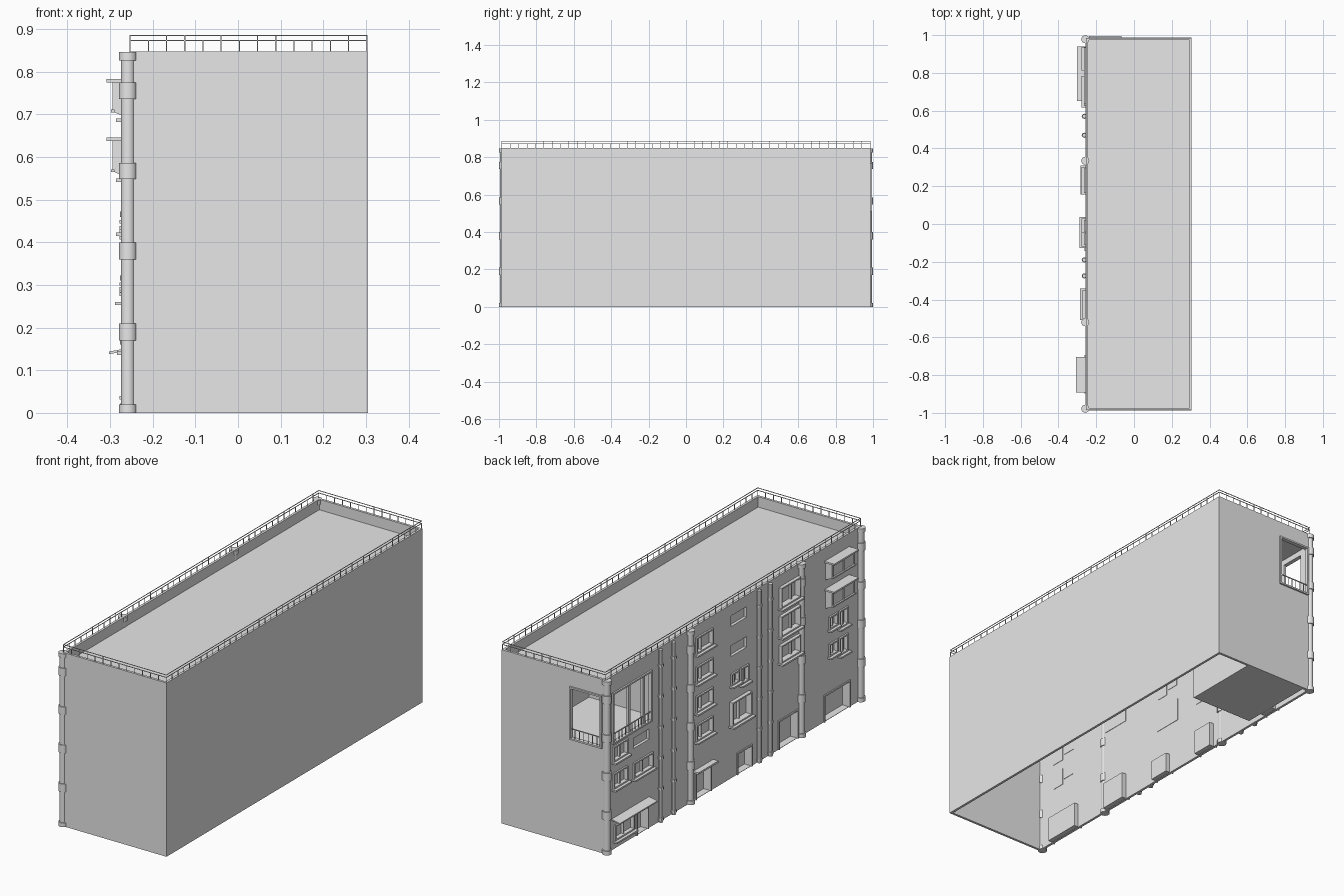
import bpy, bmesh, random
from math import pi
from mathutils import Matrix, Vector

random.seed(3)
cube = bpy.data.objects.get("Cube")
if cube:
    bpy.data.objects.remove(cube)

grey = bpy.data.materials.new("pale grey")
grey.use_nodes = True
grey.diffuse_color = (0.8, 0.8, 0.8, 1)
grey.node_tree.nodes["Principled BSDF"].inputs["Base Color"].default_value = (0.8, 0.8, 0.8, 1)

WALL = -0.256      # outer plane of the street facade
BACK, END, TOP, THICK = 0.305, 0.987, 0.848, 0.012


def box(bm, x, y, z):
    """Add a box spanning the three (low, high) ranges."""
    mid = Vector([(a + b) / 2 for a, b in (x, y, z)])
    size = [abs(b - a) for a, b in (x, y, z)]
    m = Matrix.Translation(mid) @ Matrix.Diagonal((*size, 1))
    return bmesh.ops.create_cube(bm, size=1, matrix=m)["verts"]


def tube(bm, x, y, z0, z1, r, sides=16):
    m = Matrix.Translation((x, y, (z0 + z1) / 2))
    bmesh.ops.create_cone(bm, cap_ends=True, segments=sides, radius1=r, radius2=r,
                          depth=z1 - z0, matrix=m)


def finish(bm, name):
    me = bpy.data.meshes.new(name)
    bm.to_mesh(me)
    bm.free()
    me.materials.append(grey)
    ob = bpy.data.objects.new(name, me)
    bpy.context.collection.objects.link(ob)
    return ob


holes = bmesh.new()      # cutters for every opening
liners = bmesh.new()     # recessed backs of windows and doors
frames = bmesh.new()     # trim, sashes and sills


def bars(y, z, out, w, back=0.0, bottom=True):
    """Rectangular frame standing proud of the facade."""
    x = (WALL - out, WALL + back)
    box(frames, x, (y[0], y[0] + w), z)
    box(frames, x, (y[1] - w, y[1]), z)
    box(frames, x, (y[0] + w, y[1] - w), (z[1] - w, z[1]))
    if bottom:
        box(frames, x, (y[0] + w, y[1] - w), (z[0], z[0] + w))


def recess(y, z, depth):
    """Cut the wall and line the opening with a box open to the street."""
    box(holes, (WALL - 0.05, WALL + 0.03), y, z)
    verts = box(liners, (WALL, WALL + depth), y, z)
    faces = {f for v in verts for f in v.link_faces}
    front = [f for f in faces if all(v.co.x < WALL + 0.001 for v in f.verts)]
    bmesh.ops.reverse_faces(liners, faces=list(faces))
    bmesh.ops.delete(liners, geom=front, context='FACES_ONLY')


def panel(yc, zc, w, h):
    y, z = (yc - w / 2, yc + w / 2), (zc - h / 2, zc + h / 2)
    recess(y, z, 0.014)
    return y, z


def window(yc, zc, w, h, out=0.008, split=0.5):
    """Framed window with one mullion and a sill."""
    y, z = panel(yc, zc, w, h)
    bars(y, z, out, 0.007, 0.012)
    ym = y[0] + w * split
    box(frames, (WALL, WALL + 0.012), (ym - 0.003, ym + 0.003), z)
    box(frames, (WALL - out - 0.014, WALL), (y[0] - 0.008, y[1] + 0.008), (z[0] - 0.008, z[0]))


def stepped_window(yc, zc, w, h):
    """One tall sash beside a shorter one, each with its own sill."""
    for side, hh in ((-1, h), (1, h * 0.72)):
        window(yc + side * w * 0.26, zc + (h - hh) / 2, w * 0.44, hh)


def door(y0, y1, top, depth=0.035):
    recess((y0, y1), (0.002, top), depth)
    bars((y0 - 0.007, y1 + 0.007), (0, top + 0.007), 0.006, 0.007, bottom=False)


# Windows and doors, column by column along the facade
for z in (0.457, 0.325):
    stepped_window(-0.805, z, 0.15, 0.085)
door(-0.89, -0.70, 0.125)

for z, h in ((0.74, 0.1), (0.60, 0.1), (0.465, 0.085)):
    window(-0.425, z, 0.15, h, out=0.016, split=0.35)
door(-0.49, -0.35, 0.135)

for z in (0.766, 0.62):
    panel(-0.04, z, 0.12, 0.052)
stepped_window(-0.045, 0.47, 0.14, 0.08)
window(-0.045, 0.318, 0.15, 0.115, out=0.018)
door(-0.135, -0.03, 0.10)

for z in (0.75, 0.607, 0.463, 0.323):
    window(0.228, z, 0.13, 0.08, split=0.65)
door(0.18, 0.29, 0.125)
box(frames, (WALL - 0.028, WALL), (0.155, 0.31), (0.136, 0.145))

panel(0.71, 0.457, 0.12, 0.05)
window(0.70, 0.325, 0.15, 0.075)
for z in (0.465, 0.333):
    window(0.875, z, 0.11, 0.075)
window(0.845, 0.077, 0.15, 0.075)
door(0.665, 0.745, 0.105)

# Corner loggia openings on the facade and on the end wall
ROOM_Z = (0.515, 0.765)
LOG_Y, LOG_X = (0.635, 0.935), (-0.235, -0.07)
box(holes, (WALL - 0.05, WALL + 0.03), LOG_Y, ROOM_Z)
box(holes, LOG_X, (END - 0.03, END + 0.05), ROOM_Z)
bars(LOG_Y, ROOM_Z, 0.008, 0.008, 0.012)
for y in (0.69, 0.80):
    box(frames, (WALL, WALL + 0.012), (y - 0.008, y + 0.008), ROOM_Z)
for x in LOG_X:
    box(frames, (x - 0.004, x + 0.004), (END - 0.012, END + 0.008), ROOM_Z)
for z in ROOM_Z:
    box(frames, (LOG_X[0] - 0.004, LOG_X[1] + 0.004), (END - 0.012, END + 0.008), (z - 0.004, z + 0.004))

# Walls: hollow below, sunken roof above, thin parapet
body = bmesh.new()
box(body, (WALL, BACK), (-END, END), (0, TOP))
shell = finish(body, "building_walls")
inner = ((WALL + THICK, BACK - THICK), (-END + THICK, END - THICK))
box(holes, *inner, (-0.1, 0.785))
box(holes, *inner, (0.797, 1))
cutter = finish(holes, "opening_cutter")
cutter.hide_render = True
cutter.hide_viewport = True
cutter.display_type = 'WIRE'
cut = shell.modifiers.new("openings", 'BOOLEAN')
cut.operation, cut.solver, cut.object, cut.use_self = 'DIFFERENCE', 'EXACT', cutter, True

finish(liners, "window_and_door_recesses")
finish(frames, "window_and_door_frames")

# Loggia room on top of its solid core
room = bmesh.new()
box(room, (-0.22, 0.12), (0.58, END - THICK), (0.002, 0.505))
box(room, (WALL + THICK, 0.12), (0.58, END - THICK), (0.505, 0.515))
box(room, (0.112, 0.12), (0.58, END - THICK), (0.515, 0.785))
box(room, (WALL + THICK, 0.112), (0.58, 0.588), (0.515, 0.785))
finish(room, "loggia_room")

# Loggia railing
rail = bmesh.new()
box(rail, (WALL - 0.004, WALL), LOG_Y, (0.562, 0.566))
box(rail, LOG_X, (END, END + 0.004), (0.562, 0.566))
for i in range(13):
    y = LOG_Y[0] + (LOG_Y[1] - LOG_Y[0]) * i / 12
    box(rail, (WALL - 0.003, WALL), (y - 0.001, y + 0.001), (0.515, 0.563))
for i in range(8):
    x = LOG_X[0] + (LOG_X[1] - LOG_X[0]) * i / 7
    box(rail, (x - 0.001, x + 0.001), (END, END + 0.003), (0.515, 0.563))
finish(rail, "loggia_railing")

# Bay windows: hood, sloped underside, framed glass
bays = bmesh.new()
for z0, z1 in ((0.69, 0.775), (0.55, 0.638)):
    for v in box(bays, (WALL - 0.034, WALL), (-0.885, -0.71), (z0, z1)):
        if v.co.x < WALL - 0.01 and v.co.z < z0 + 0.01:
            v.co.z += 0.015
    box(bays, (WALL - 0.052, WALL), (-0.892, -0.703), (z1, z1 + 0.008))
    box(bays, (WALL - 0.042, WALL - 0.034), (-0.889, -0.706), (z0 + 0.015, z0 + 0.021))
    for y in (-0.882, -0.80, -0.72):
        box(bays, (WALL - 0.038, WALL - 0.034), (y - 0.003, y + 0.003), (z0 + 0.02, z1))
finish(bays, "bay_windows")

# Sloped entrance awning
awning = bmesh.new()
for v in box(awning, (WALL - 0.046, WALL), (0.65, 0.94), (0.146, 0.152)):
    if v.co.x < WALL - 0.01:
        v.co.z -= 0.008
finish(awning, "entrance_awning")

# Banded columns and drainpipes
columns, pipes = bmesh.new(), bmesh.new()
for y in (-0.978, -0.52, 0.335, 0.978):
    tube(columns, -0.258, y, 0, TOP - 0.004, 0.0165)
    for z0, z1 in ((0, 0.02), (0.17, 0.21), (0.36, 0.4), (0.548, 0.586), (0.736, 0.775), (0.826, TOP - 0.002)):
        tube(columns, -0.258, y, z0, z1, 0.0215)
for y in (-0.275, -0.19, 0.47, 0.57):
    tube(pipes, WALL - 0.007, y, 0, 0.84, 0.011, 8)
    for k in range(6):
        tube(pipes, WALL - 0.007, y, 0.15 * k + 0.01, 0.15 * k + 0.022, 0.014, 8)
for bm, name in ((columns, "banded_columns"), (pipes, "drainpipes")):
    ob = finish(bm, name)
    bpy.context.view_layer.objects.active = ob
    ob.select_set(True)
    bpy.ops.object.shade_smooth_by_angle(angle=pi / 5)
    ob.select_set(False)

# Roof railing: two wires on irregular posts
fence = bmesh.new()
xs, ys, t = (WALL + 0.003, BACK - 0.003), (-END + 0.003, END - 0.003), 0.0013


def post(x, y):
    high = 0.885 if random.random() < 0.35 else 0.873
    box(fence, (x - t, x + t), (y - t, y + t), (TOP - 0.002, high))


for z in (0.873, 0.885):
    for x in xs:
        box(fence, (x - t, x + t), ys, (z - t, z + t))
    for y in ys:
        box(fence, xs, (y - t, y + t), (z - t, z + t))
for x in xs:
    for i in range(45):
        post(x, ys[0] + (ys[1] - ys[0]) * i / 44)
for y in ys:
    for i in range(1, 13):
        post(xs[0] + (xs[1] - xs[0]) * i / 13, y)
finish(fence, "roof_railing")
